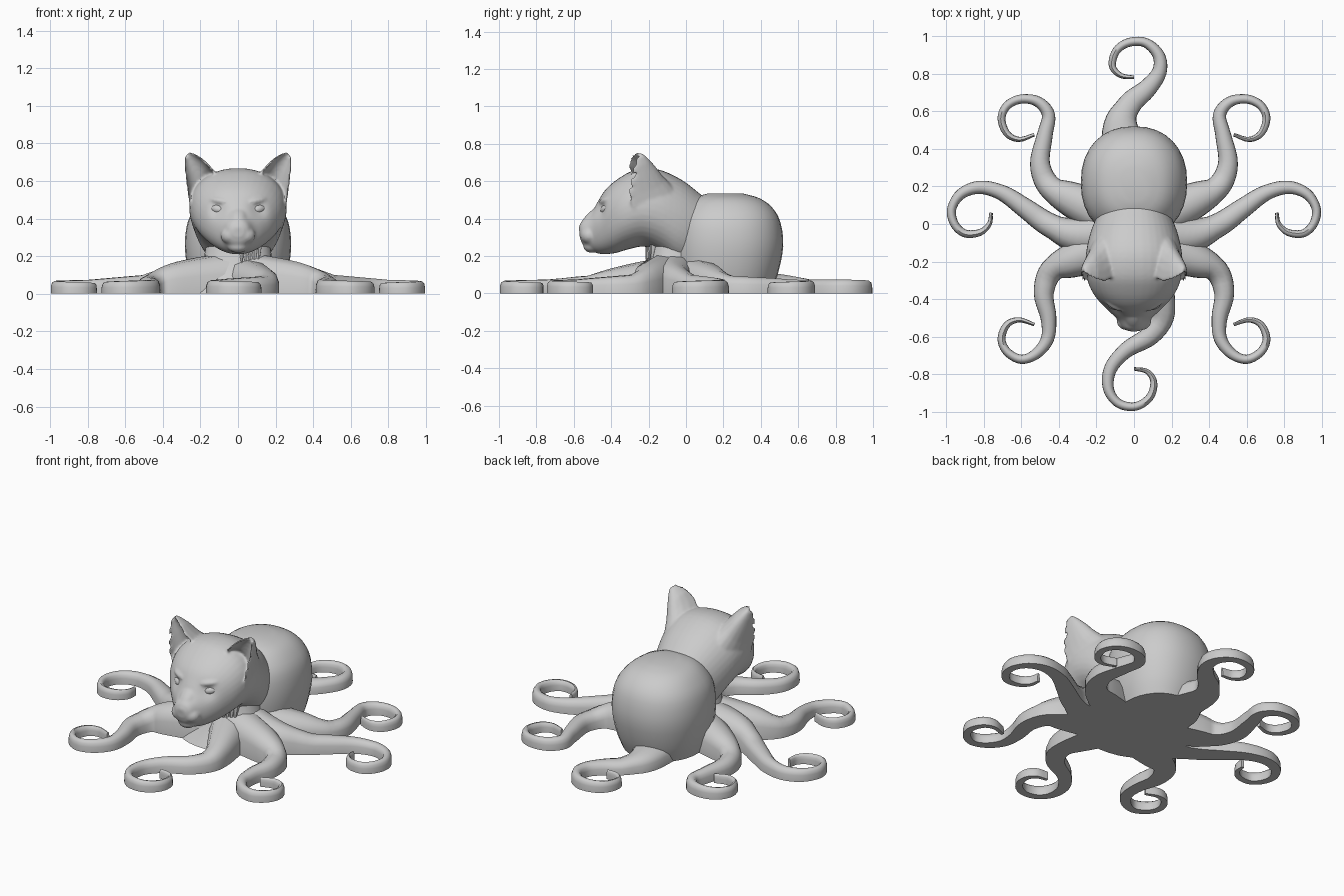
import bpy, bmesh, math
from mathutils import Vector

if "Cube" in bpy.data.objects:
    bpy.data.objects.remove(bpy.data.objects["Cube"], do_unlink=True)

grey = bpy.data.materials.new("stone grey")
grey.use_nodes = True
grey.diffuse_color = (0.6, 0.6, 0.6, 1)
grey.node_tree.nodes["Principled BSDF"].inputs["Base Color"].default_value = (0.6, 0.6, 0.6, 1)


def finish(obj, angle=40):
    obj.data.materials.append(grey)
    bpy.ops.object.select_all(action="DESELECT")
    obj.select_set(True)
    bpy.context.view_layer.objects.active = obj
    bpy.ops.object.shade_smooth_by_angle(angle=math.radians(angle))
    return obj


def loft(name, rings, angle=40):
    """Skin a list of equal closed rings and cap both ends."""
    bm = bmesh.new()
    loops = [[bm.verts.new(p) for p in ring] for ring in rings]
    n = len(loops[0])
    for a, b in zip(loops, loops[1:]):
        for i in range(n):
            j = (i + 1) % n
            bm.faces.new((a[i], a[j], b[j], b[i]))
    bm.faces.new(loops[0][::-1])
    bm.faces.new(loops[-1])
    bmesh.ops.recalc_face_normals(bm, faces=bm.faces)
    mesh = bpy.data.meshes.new(name)
    bm.to_mesh(mesh)
    bm.free()
    obj = bpy.data.objects.new(name, mesh)
    bpy.context.collection.objects.link(obj)
    return finish(obj, angle)


def spline(pts, steps):
    """Catmull-Rom samples through the points."""
    pts = [Vector(p) for p in pts]
    ext = [2 * pts[0] - pts[1]] + pts + [2 * pts[-1] - pts[-2]]
    out = []
    for a, b, c, d in zip(ext, ext[1:], ext[2:], ext[3:]):
        for k in range(steps):
            t = k / steps
            out.append(0.5 * (2 * b + (c - a) * t + (2 * a - 5 * b + 4 * c - d) * t * t
                              + (3 * b - a - 3 * c + d) * t ** 3))
    return out + [pts[-1]]


def ramp(t, keys):
    for (t0, v0), (t1, v1) in zip(keys, keys[1:]):
        if t <= t1:
            return v0 + (v1 - v0) * (t - t0) / (t1 - t0)
    return keys[-1][1]


def power(v, e):
    return math.copysign(abs(v) ** e, v)


def ball(name, loc, size, rot=(0, 0, 0)):
    bpy.ops.mesh.primitive_uv_sphere_add(segments=20, ring_count=12, location=loc, rotation=rot)
    obj = bpy.context.object
    obj.name = name
    obj.scale = size
    return finish(obj)


# Curled arms: flat underside, crested top, tapering to the tip
SECTION = [(-1, 0), (-0.98, 0.55), (-0.75, 0.85), (-0.2, 1), (0.4, 0.96), (0.8, 0.78), (0.98, 0.5), (1, 0)]
WIDTH = [(0, 0.13), (0.15, 0.066), (0.35, 0.04), (0.55, 0.025), (0.8, 0.02), (1, 0.009)]


def arm(name, path, rise):
    line = spline(path, 5)
    rings = []
    for i, p in enumerate(line):
        t = i / (len(line) - 1)
        d = (line[min(i + 1, len(line) - 1)] - line[max(i - 1, 0)]).normalized()
        side = Vector((-d.y, d.x))
        w = ramp(t, WIDTH)
        h = ramp(t, [(0, rise), (0.2, 0.045 + rise * 0.25), (0.4, 0.074), (0.6, 0.068), (1, 0.055)])
        rings.append([(p.x + side.x * w * u, p.y + side.y * w * u, h * v) for u, v in SECTION])
    loft(name, rings, 50)


arm("front_arm", [(0.02, -0.08), (0.11, -0.3), (0.155, -0.47), (0.09, -0.59), (-0.04, -0.67),
                  (-0.125, -0.77), (-0.135, -0.88), (-0.08, -0.955), (0.01, -0.97), (0.085, -0.92),
                  (0.105, -0.84), (0.07, -0.785), (0, -0.77)], 0.2)
arm("back_arm", [(-0.05, 0.35), (-0.07, 0.53), (-0.02, 0.64), (0.07, 0.72), (0.135, 0.81),
                 (0.13, 0.9), (0.06, 0.965), (-0.03, 0.965), (-0.095, 0.92), (-0.115, 0.84),
                 (-0.07, 0.79), (0, 0.78)], 0.12)
SIDE_ARMS = {
    "rear": ([(0.1, 0.03), (0.33, 0.13), (0.45, 0.2), (0.5, 0.32), (0.475, 0.47), (0.455, 0.58),
              (0.51, 0.65), (0.6, 0.665), (0.675, 0.63), (0.705, 0.56), (0.675, 0.48),
              (0.61, 0.45), (0.53, 0.475)], 0.2),
    "middle": ([(0.08, -0.05), (0.3, -0.06), (0.45, -0.005), (0.58, 0.085), (0.7, 0.165), (0.82, 0.195),
                (0.92, 0.16), (0.97, 0.08), (0.955, 0), (0.9, -0.05), (0.82, -0.045),
                (0.77, 0), (0.76, 0.06)], 0.22),
    "fore": ([(0.06, -0.1), (0.32, -0.19), (0.44, -0.25), (0.48, -0.37), (0.455, -0.5), (0.46, -0.61),
              (0.52, -0.69), (0.6, -0.72), (0.675, -0.68), (0.705, -0.61), (0.675, -0.535),
              (0.61, -0.51), (0.53, -0.535)], 0.22),
}
for label, (path, rise) in SIDE_ARMS.items():
    for side, s in (("left", 1), ("right", -1)):
        arm(f"{label}_arm_{side}", [(s * x, y) for x, y in path], rise)


def stack(name, levels, n=32, e=0.9):
    """Horizontal oval sections: z, centre y, half width, half depth."""
    rings = []
    for z, cy, hx, hy in levels:
        angles = [2 * math.pi * i / n for i in range(n)]
        rings.append([(hx * power(math.cos(a), e), cy + hy * power(math.sin(a), e), z) for a in angles])
    return loft(name, rings)


# Rounded rear body and flared chest
body = [(0, 0.2, 0.23, 0.25), (0.1, 0.21, 0.262, 0.28), (0.25, 0.22, 0.283, 0.3), (0.38, 0.22, 0.268, 0.285),
        (0.46, 0.22, 0.222, 0.24), (0.51, 0.215, 0.16, 0.175), (0.535, 0.21, 0.07, 0.09)]
stack("body", [tuple(v) for v in spline(body, 3)])
stack("chest", [(0, -0.08, 0.31, 0.23), (0.04, -0.08, 0.28, 0.2), (0.1, -0.075, 0.23, 0.165),
                (0.17, -0.065, 0.18, 0.14), (0.32, -0.06, 0.17, 0.13)])

# Head: top point, bottom point and half width of each tilted section
HEAD = [(-0.572, 0.355, -0.568, 0.3, 0.03), (-0.555, 0.39, -0.55, 0.26, 0.06),
        (-0.51, 0.425, -0.5, 0.225, 0.09), (-0.475, 0.485, -0.45, 0.21, 0.135),
        (-0.43, 0.555, -0.38, 0.215, 0.19), (-0.36, 0.615, -0.31, 0.235, 0.235),
        (-0.27, 0.66, -0.22, 0.25, 0.258), (-0.15, 0.663, -0.13, 0.21, 0.253),
        (-0.02, 0.605, -0.05, 0.15, 0.228), (0.09, 0.52, 0.02, 0.13, 0.19)]
rings = []
for ty, tz, by, bz, w in [tuple(v) for v in spline(HEAD, 4)]:
    ring = []
    for i in range(40):
        a = 2 * math.pi * i / 40
        f = (1 + power(math.cos(a), 0.95)) / 2
        p = Vector((w * power(math.sin(a), 0.9), by + (ty - by) * f, bz + (tz - bz) * f))
        # hollow the eye sockets
        d = (Vector((abs(p.x), p.y, p.z)) - Vector((0.1, -0.45, 0.445))).length
        p.y += 0.025 * math.exp(-(d / 0.045) ** 2)
        ring.append(p)
    rings.append(ring)
head = loft("head", rings)

# Face and ears, fused into the head below
parts = [ball("nose_bridge", (0, -0.485, 0.415), (0.05, 0.09, 0.035), (math.radians(38), 0, 0)),
         ball("nose_tip", (0, -0.55, 0.35), (0.034, 0.024, 0.022)),
         ball("chin", (0, -0.505, 0.252), (0.055, 0.045, 0.035))]
for side, s in (("left", 1), ("right", -1)):
    parts.append(ball(f"muzzle_{side}", (s * 0.038, -0.515, 0.31), (0.055, 0.05, 0.048)))
    parts.append(ball(f"brow_{side}", (s * 0.1, -0.425, 0.495), (0.065, 0.03, 0.02), (0, s * -0.15, s * 0.5)))
    ball(f"eye_{side}", (s * 0.108, -0.424, 0.45), (0.044, 0.03, 0.026), (0, s * -0.2, s * 0.55))

    # Cupped ears: rounded back, hollow front
    across = Vector((s * 0.6, 0, -0.8))
    ear = []
    for x, y, z, w, depth in [(0.183, -0.28, 0.545, 0.12, 0.22), (0.21, -0.3, 0.61, 0.095, 0.18),
                              (0.234, -0.29, 0.665, 0.072, 0.13), (0.259, -0.275, 0.713, 0.042, 0.075),
                              (0.272, -0.262, 0.74, 0.018, 0.035)]:
        c = Vector((s * x, y, z))
        arc = [math.pi * i / 10 for i in range(11)]
        back = [c + across * w * math.cos(a) + Vector((0, depth * math.sin(a), 0)) for a in arc]
        front = [c + across * w * 0.9 * math.cos(a) + Vector((0, depth * 0.5 * math.sin(a) - 0.01, 0))
                 for a in arc[::-1]]
        ear.append(back + front)
    parts.append(loft(f"ear_{side}", ear, 50))

# Fuse and soften the head
bpy.ops.object.select_all(action="DESELECT")
for part in parts + [head]:
    part.select_set(True)
bpy.context.view_layer.objects.active = head
bpy.ops.object.join()
remesh = head.modifiers.new("Fuse", "REMESH")
remesh.mode = "VOXEL"
remesh.voxel_size = 0.008
remesh.use_smooth_shade = True
soften = head.modifiers.new("Soften", "SMOOTH")
soften.factor = 0.5
soften.iterations = 6

# Fur tufts under the chin
for i in range(5):
    bpy.ops.mesh.primitive_cone_add(vertices=6, radius1=0.022, radius2=0, depth=0.12,
                                    location=(0.02 + i * 0.022, -0.205 + i * 0.006, 0.2 - 0.012 * (i % 2)),
                                    rotation=(math.pi - 0.15, 0, 0))
    tuft = bpy.context.object
    tuft.name = f"chest_tuft_{i + 1}"
    finish(tuft)
